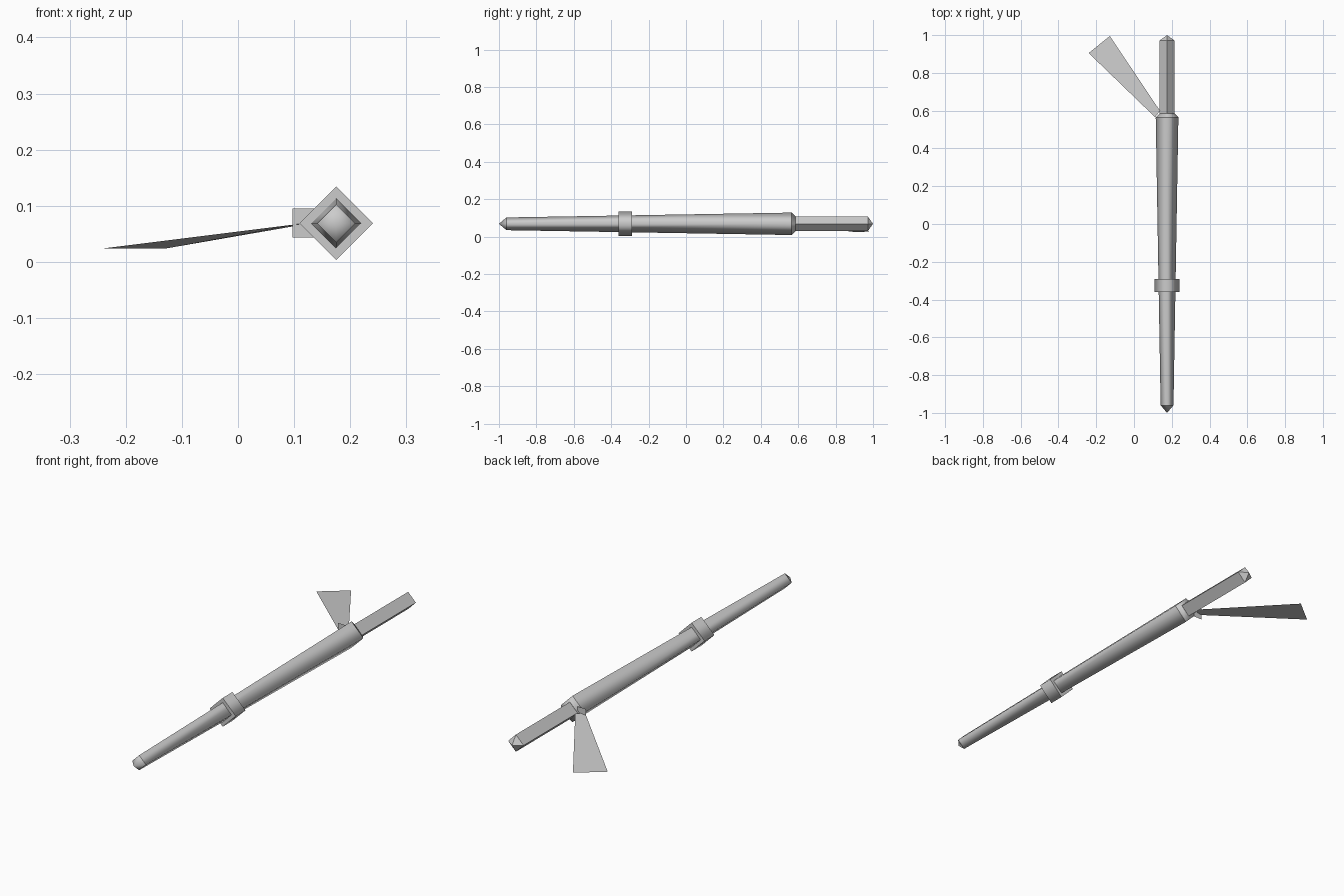
import bpy
import bmesh
import math
from mathutils import Vector

if "Cube" in bpy.data.objects:
    bpy.data.objects.remove(bpy.data.objects["Cube"], do_unlink=True)

CX, CZ = 0.175, 0.0685      # long axis of the pole, running along y

grey = bpy.data.materials.new("plain grey")
grey.use_nodes = True
colour = (0.6, 0.6, 0.6, 1)
grey.diffuse_color = colour
grey.node_tree.nodes["Principled BSDF"].inputs["Base Color"].default_value = colour


def finish(name, bm):
    mesh = bpy.data.meshes.new(name)
    bm.to_mesh(mesh)
    bm.free()
    mesh.materials.append(grey)
    obj = bpy.data.objects.new(name, mesh)
    bpy.context.collection.objects.link(obj)
    return obj


def diamond_bar(name, profile, smooth):
    """Four-sided bar from (y, radius) pairs; radius 0 makes a point."""
    bm = bmesh.new()
    rings = []
    for y, r in profile:
        if r == 0:
            rings.append([bm.verts.new((CX, y, CZ))] * 4)
        else:
            rings.append([bm.verts.new((CX + r * math.cos(k * math.pi / 2), y,
                                        CZ + r * math.sin(k * math.pi / 2)))
                          for k in range(4)])
    for a, b in zip(rings, rings[1:]):
        for k in range(4):
            n = (k + 1) % 4
            corners = list(dict.fromkeys((a[k], a[n], b[n], b[k])))
            bm.faces.new(corners).smooth = smooth
    for ring in (rings[0], rings[-1]):      # flat ends
        if ring[0] is not ring[1]:
            bm.faces.new(ring)
    for ring in rings:                      # crisp edges around each step
        for k in range(4):
            edge = bm.edges.get((ring[k], ring[(k + 1) % 4])) if ring[0] is not ring[1] else None
            if edge:
                edge.smooth = False
    bmesh.ops.recalc_face_normals(bm, faces=bm.faces)
    return finish(name, bm)


def sheet(name, points):
    bm = bmesh.new()
    bm.faces.new([bm.verts.new(Vector(p)) for p in points])
    return finish(name, bm)


# Tapered pole with a pointed front tip and a sloped shoulder
diamond_bar("shaft", [(-1, 0), (-0.96, 0.034), (0.565, 0.06), (0.585, 0.04)], True)
# Raised band
diamond_bar("collar", [(-0.36, 0.0655), (-0.29, 0.0655)], True)
# Straight rear handle with a pointed end
diamond_bar("rear_handle", [(0.575, 0.039), (0.972, 0.039), (1, 0)], False)
# Small upright tab that holds the ribbon
sheet("ribbon_tab", [(0.0975, 0.58, 0.043), (0.14, 0.58, 0.043),
                     (0.14, 0.58, 0.095), (0.0975, 0.58, 0.095)])
# Widening ribbon that hangs off to the rear right
sheet("ribbon", [(0.112, 0.565, 0.068), (0.137, 0.60, 0.070),
                 (-0.128, 0.995, 0.024), (-0.24, 0.905, 0.024)])
